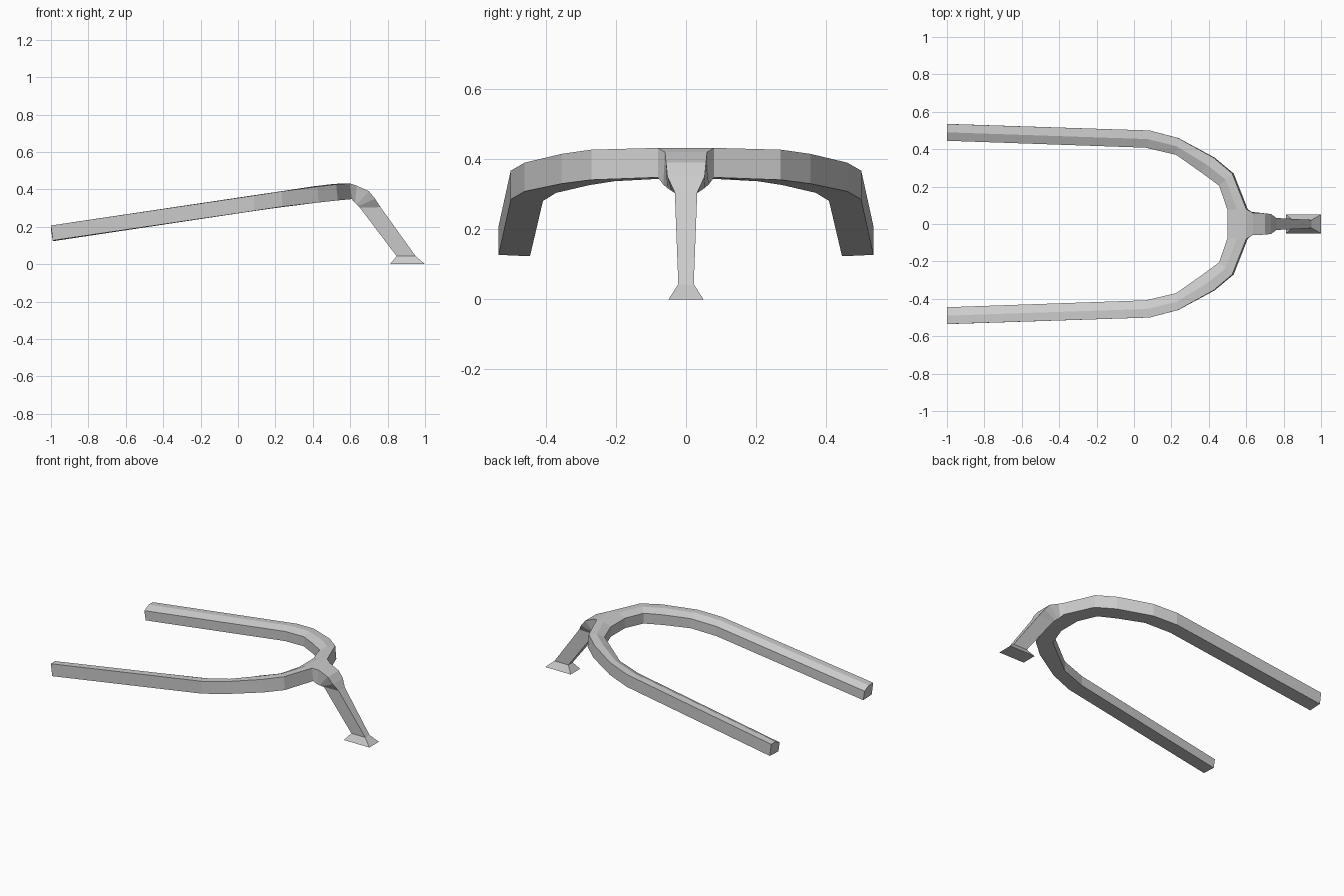
import bpy, bmesh

if "Cube" in bpy.data.objects:
    bpy.data.objects.remove(bpy.data.objects["Cube"])

bm = bmesh.new()


def loft(rings, cap_start=True, cap_end=True, skip=None):
    """Bridge rings of points; skip = (ring index, side index) left open."""
    vs = [[bm.verts.new(p) for p in r] for r in rings]
    n = len(rings[0])
    for i in range(len(vs) - 1):
        for j in range(n):
            if (i, j) != skip:
                k = (j + 1) % n
                bm.faces.new((vs[i][j], vs[i][k], vs[i + 1][k], vs[i + 1][j]))
    if cap_start:
        bm.faces.new(vs[0][::-1])
    if cap_end:
        bm.faces.new(vs[-1])


# U-shaped bar: outer (x, y), inner (x, y), top z, bottom z, lean of outer wall
stations = [
    (-1.0, 0.535, -1.0, 0.445, 0.207, 0.127, 0.0),
    (0.085, 0.50, 0.062, 0.408, 0.367, 0.285, 0.0),
    (0.235, 0.46, 0.225, 0.37, 0.39, 0.308, 0.002),
    (0.425, 0.355, 0.36, 0.275, 0.415, 0.33, 0.006),
    (0.525, 0.27, 0.455, 0.205, 0.427, 0.341, 0.008),
    (0.60, 0.08, 0.50, 0.075, 0.432, 0.348, 0.008),
]


def bar_ring(s, side):
    ox, oy, ix, iy, top, bot, lean = s
    shift = 0.01 if ox == -1.0 else 0.0
    ring = [(ox + lean + shift, oy, bot), (ox, oy, top),
            ((ox + ix) / 2, (oy + iy) / 2, top),
            (ix, iy, top - 0.022), (ix + shift, iy, bot - 0.004)]
    return [(x, y * side, z) for x, y, z in ring]


half = len(stations)
rings = [bar_ring(s, 1) for s in stations] + [bar_ring(s, -1) for s in reversed(stations)]
loft(rings, skip=(half - 1, 0))

# Neck, slanted post and flared foot: upper x, z, half width; lower x, z, half width
post = [
    (0.60, 0.432, 0.08, 0.608, 0.348, 0.08),
    (0.635, 0.42, 0.06, 0.625, 0.328, 0.065),
    (0.70, 0.39, 0.057, 0.635, 0.318, 0.054),
    (0.733, 0.35, 0.053, 0.643, 0.31, 0.042),
    (0.762, 0.305, 0.032, 0.652, 0.302, 0.03),
    (0.95, 0.043, 0.022, 0.848, 0.043, 0.022),
    (1.0, 0.0, 0.05, 0.812, 0.0, 0.05),
]
loft([[(ux, uw, uz), (ux, -uw, uz), (lx, -lw, lz), (lx, lw, lz)]
      for ux, uz, uw, lx, lz, lw in post], cap_start=False)

# Weld the neck onto the bar
bmesh.ops.remove_doubles(bm, verts=bm.verts, dist=0.0005)
bmesh.ops.recalc_face_normals(bm, faces=bm.faces)

mesh = bpy.data.meshes.new("forked_frame")
bm.to_mesh(mesh)
bm.free()
bpy.context.collection.objects.link(bpy.data.objects.new("forked_frame", mesh))
